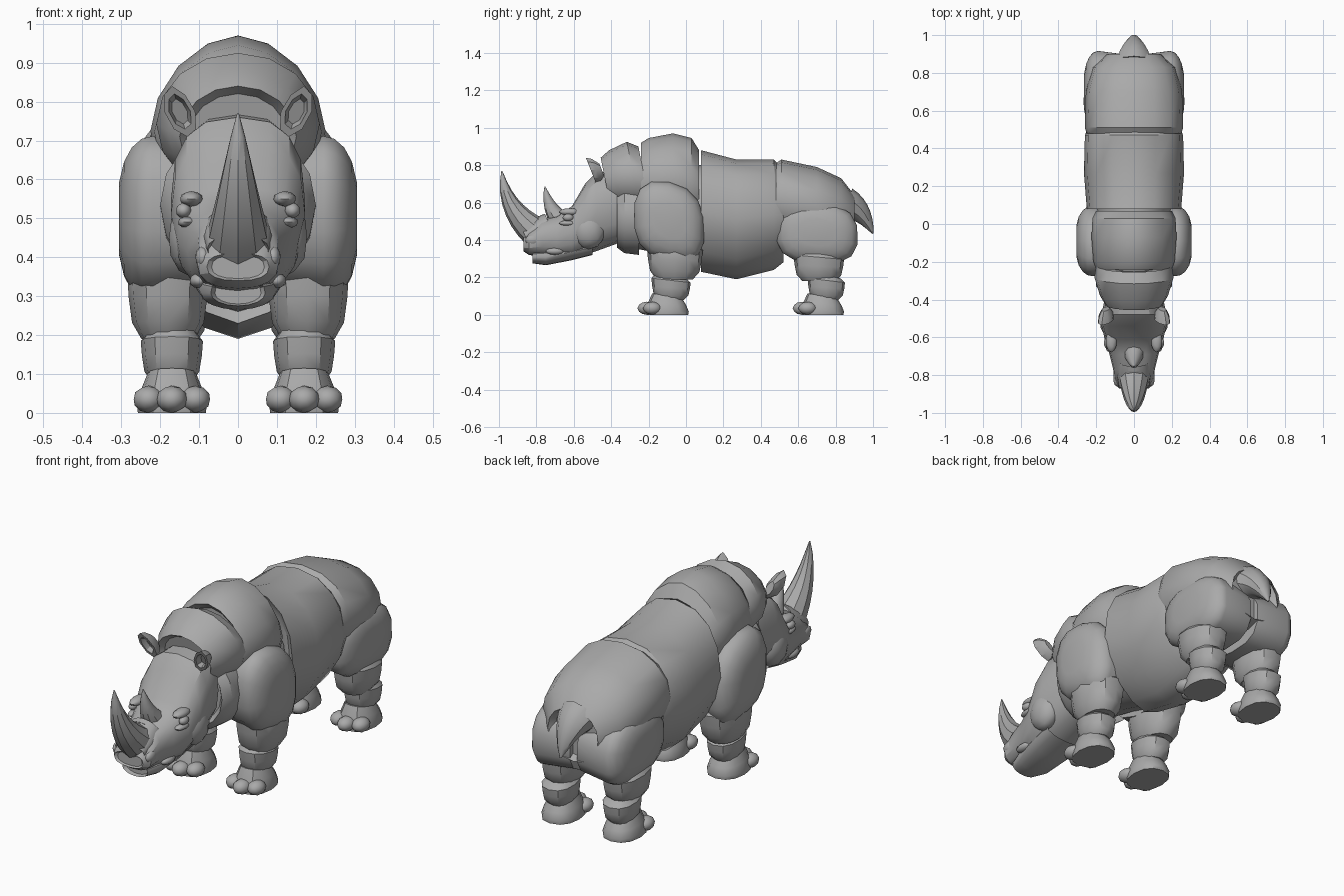
import bpy, bmesh
from math import sin, cos, pi, tau, radians, copysign
from mathutils import Vector, Matrix

cube = bpy.data.objects.get("Cube")
if cube:
    bpy.data.objects.remove(cube, do_unlink=True)

hide = bpy.data.materials.new("grey_hide")
hide.use_nodes = True
hide.diffuse_color = (.4, .4, .4, 1)
hide.node_tree.nodes["Principled BSDF"].inputs["Base Color"].default_value = hide.diffuse_color


def finish(name, bm, angle):
    """Turn a bmesh into a shaded object with the hide colour."""
    bmesh.ops.recalc_face_normals(bm, faces=bm.faces)
    mesh = bpy.data.meshes.new(name)
    bm.to_mesh(mesh)
    bm.free()
    mesh.materials.append(hide)
    obj = bpy.data.objects.new(name, mesh)
    bpy.context.collection.objects.link(obj)
    bpy.ops.object.select_all(action='DESELECT')
    bpy.context.view_layer.objects.active = obj
    obj.select_set(True)
    bpy.ops.object.shade_smooth_by_angle(angle=radians(angle))


def skin(name, rings, angle=35):
    """Skin a stack of equal rings of points and cap both ends."""
    bm = bmesh.new()
    rows = [[bm.verts.new(point) for point in ring] for ring in rings]
    for low, high in zip(rows, rows[1:]):
        for i in range(len(low)):
            bm.faces.new((low[i - 1], low[i], high[i], high[i - 1]))
    bm.faces.new(rows[0])
    bm.faces.new(rows[-1])
    finish(name, bm, angle)


def superellipse(sides, power, keel):
    """Unit outline as (across, up), with its own power for the lower half."""
    outline = []
    for i in range(sides):
        across, up = sin(tau * i / sides), cos(tau * i / sides)
        bend = 2 / (power if up > 0 else keel)
        outline.append((copysign(abs(across) ** bend, across), copysign(abs(up) ** bend, up)))
    return outline


def shell(name, *sections, power=2, keel=2, lean=0, lip=.03, angle=35):
    """Armour segment from sections (y, top, bottom, half width), its rims tucked inward."""
    def ring(section, scale, shift):
        y, top, bottom, width = section
        middle, half = (top + bottom) / 2, (top - bottom) / 2 * scale
        return [(across * width * scale, y + shift - lean * up * half, middle + up * half)
                for across, up in superellipse(16, power, keel)]

    rings = [ring(section, 1, 0) for section in sections]
    rings.insert(0, ring(sections[0], .85, lip))
    rings.append(ring(sections[-1], .85, -lip))
    skin(name, rings, angle)


def horn(name, base, bend, tip, width, depth, steps=8):
    """Tapering horn along a quadratic curve given as (y, z) points."""
    base, bend, tip = Vector(base), Vector(bend), Vector(tip)
    rings = []
    for k in range(steps):
        t = k / (steps - .9)
        centre = base.lerp(bend, t).lerp(bend.lerp(tip, t), t)
        along = (bend.lerp(tip, t) - base.lerp(bend, t)).normalized()
        size = (1 - t) ** .8
        rings.append([(across * width * size, centre.x - along.y * up * depth * size,
                       centre.y + along.x * up * depth * size)
                      for across, up in superellipse(10, 2, 2)])
    skin(name, rings)


def cuff(name, side, y, top, bottom, width, depth, shape, x=.17):
    """Fold of leg skin; shape lists (fraction of the way down, scale)."""
    rings = []
    for down, scale in shape:
        rings.append([(side * (x + across * width * scale), y - up * depth * scale,
                       top + (bottom - top) * down + .015 * up * (1 - down))
                      for across, up in superellipse(12, 2.3, 2.3)])
    skin(name, rings)


def plate(name, side, centre, half, inner, edge, outer, slant):
    """Domed side plate between the given x distances."""
    y, z = centre
    layers = [(inner, .9)]
    for k in range(5):
        swing = radians(k * 18)
        layers.append((edge + (outer - edge) * sin(swing), cos(swing) ** .7))
    rings = []
    for x, scale in layers:
        rings.append([(side * x, y + across * half[0] * scale,
                       z + (up * half[1] - slant * across * half[0]) * scale)
                      for across, up in superellipse(14, 2.4, 2.8)])
    skin(name, rings, 40)


def blob(name, at, size):
    """Soft lump for toes and facial folds."""
    bm = bmesh.new()
    matrix = Matrix.Translation(at) @ Matrix.Diagonal((*size, 1))
    bmesh.ops.create_icosphere(bm, subdivisions=2, radius=1, matrix=matrix)
    finish(name, bm, 45)


def ear(name, side):
    """Cupped, forward leaning ear built from shrinking outlines."""
    rings = []
    for y, scale in ((-.45, .5), (-.48, .9), (-.51, 1), (-.51, .7), (-.48, .5)):
        ring = []
        for across, up in superellipse(8, 1.7, 2):
            x, rise = .04 * across * scale, .065 * up * scale
            ring.append((side * (.15 + x + rise * .3), y - rise * .4, .775 + rise))
        rings.append(ring)
    skin(name, rings, 30)


# Trunk and its overlapping armour
shell("chest", (-.3, .7, .36, .15), (-.1, .8, .32, .19), (.1, .8, .26, .2))
shell("barrel", (.08, .88, .23, .25), (.27, .83, .19, .265), (.47, .83, .24, .26), (.52, .78, .28, .24),
      power=2.3, keel=1.7)
shell("shoulder_hump", (-.24, .92, .5, .2), (-.2, .945, .5, .215), (-.07, .97, .48, .225),
      (.03, .945, .48, .22), (.07, .88, .5, .2), power=1.8)
shell("collar", (-.43, .84, .58, .15), (-.38, .88, .57, .18), (-.28, .925, .56, .21), (-.22, .9, .55, .2),
      lean=.2)
shell("throat_fold", (-.37, .7, .36, .17), (-.33, .74, .33, .2), (-.25, .74, .32, .2))
shell("rump", (.48, .81, .4, .25), (.51, .83, .4, .26), (.7, .79, .36, .255), (.83, .73, .36, .22),
      (.9, .64, .38, .14), power=2.2)
horn("tail", (.86, .59), (.95, .56), (1, .43), .1, .09)

# Head and horns
shell("head", (-.37, .77, .38, .15), (-.48, .76, .34, .172), (-.54, .7, .32, .172), (-.61, .58, .3, .155),
      (-.69, .53, .3, .13), (-.77, .51, .31, .11), (-.84, .45, .32, .105), (-.87, .41, .34, .08),
      power=2.6, keel=2.4, lip=-.01, angle=28)
shell("lower_jaw", (-.5, .4, .32, .12), (-.62, .38, .29, .115), (-.75, .35, .265, .095),
      (-.82, .34, .275, .07), lip=-.02, power=3)
shell("horn_base", (-.86, .46, .38, .08), (-.8, .51, .38, .09), (-.73, .54, .42, .08), lean=.4)
horn("front_horn", (-.8, .44), (-.97, .56), (-.985, .775), .085, .085)
horn("rear_horn", (-.68, .51), (-.74, .58), (-.755, .69), .055, .055)

FOLD = (0, .75), (.2, 1), (.5, .96), (.8, .88), (1, .65)
FOOT = (0, .7), (.4, .88), (.8, 1), (1, .97)

for side, word in ((1, "left"), (-1, "right")):
    # Armour over the limbs
    plate(f"{word}_shoulder", side, (-.09, .5), (.19, .21), .08, .22, .31, .2)
    plate(f"{word}_thigh", side, (.7, .44), (.22, .165), .02, .19, .268, .05)

    # Stacked leg folds, then feet with three toes
    cuff(f"{word}_front_upper_leg", side, -.06, .4, .19, .105, .15, FOLD, x=.18)
    cuff(f"{word}_front_lower_leg", side, -.08, .21, .08, .08, .105, FOLD)
    cuff(f"{word}_hind_upper_leg", side, .71, .34, .18, .095, .135, FOLD)
    cuff(f"{word}_hind_lower_leg", side, .75, .21, .08, .08, .1, FOLD)
    for place, y in (("front", -.1), ("hind", .73)):
        cuff(f"{word}_{place}_foot", side, y, .1, 0, .09, .115, FOOT)
        for toe, across in (("inner", -1), ("middle", 0), ("outer", 1)):
            blob(f"{word}_{place}_{toe}_toe", (side * (.17 + .06 * across), y - .11 + .03 * abs(across), .035),
                 (.04, .05, .035))

    # Ear and facial folds
    ear(f"{word}_ear", side)
    for part, at, size in (("brow", (.12, -.62, .55), (.03, .06, .02)),
                           ("eye", (.14, -.63, .52), (.02, .03, .02)),
                           ("eye_bag", (.13, -.63, .49), (.025, .05, .015)),
                           ("cheek", (.12, -.52, .45), (.06, .09, .1)),
                           ("nostril", (.09, -.82, .4), (.02, .04, .03)),
                           ("mouth_corner", (.1, -.7, .34), (.025, .05, .02))):
        blob(f"{word}_{part}", (side * at[0], at[1], at[2]), size)
